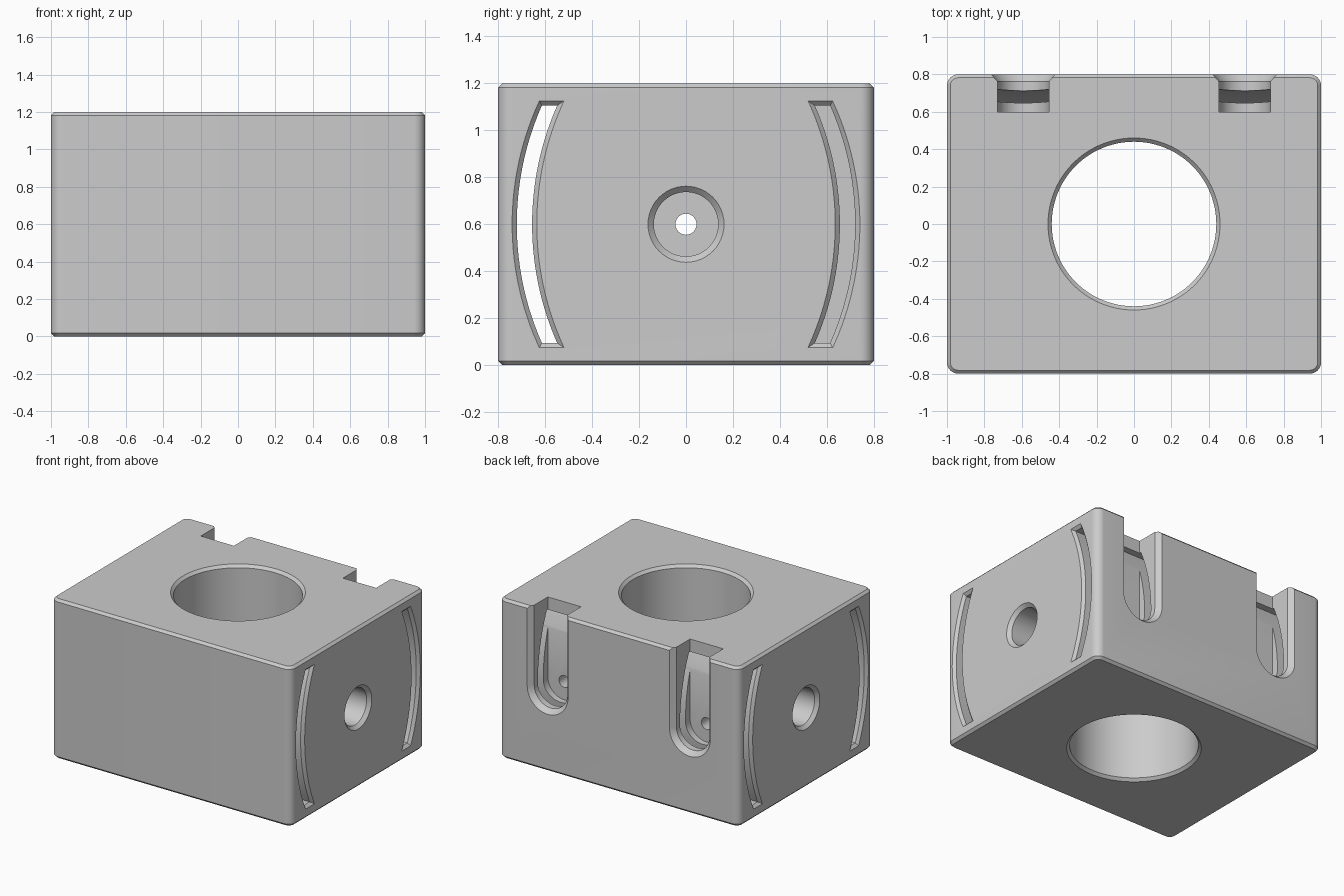
import bpy, bmesh
from math import sin, cos, pi, sqrt, radians

old = bpy.data.objects.get("Cube")
if old:
    bpy.data.objects.remove(old, do_unlink=True)

grey = bpy.data.materials.new("light_grey")
grey.use_nodes = True
colour = (0.6, 0.6, 0.6, 1)
grey.diffuse_color = colour
grey.node_tree.nodes["Principled BSDF"].inputs["Base Color"].default_value = colour

MID = 0.6        # height of the block's middle
EDGE = 0.018     # chamfer on the top and bottom edges


def loft(name, rings):
    """Closed solid skinned through matching rings of points."""
    bm = bmesh.new()
    loops = [[bm.verts.new(p) for p in ring] for ring in rings]
    n = len(loops[0])
    for a, b in zip(loops, loops[1:]):
        for i in range(n):
            j = (i + 1) % n
            bm.faces.new((a[i], a[j], b[j], b[i]))
    bm.faces.new(loops[0])
    bm.faces.new(loops[-1])
    bmesh.ops.recalc_face_normals(bm, faces=bm.faces)
    mesh = bpy.data.meshes.new(name)
    bm.to_mesh(mesh)
    bm.free()
    ob = bpy.data.objects.new(name, mesh)
    bpy.context.collection.objects.link(ob)
    return ob


def circle(r, n):
    return [(r * cos(2 * pi * i / n), r * sin(2 * pi * i / n)) for i in range(n)]


def outline(inset, r=0.06, steps=8):
    """Rounded rectangle of the block."""
    pts = []
    for q, (sx, sy) in enumerate([(1, 1), (-1, 1), (-1, -1), (1, -1)]):
        for i in range(steps + 1):
            a = (q + i / steps) * pi / 2
            pts.append((sx * (1 - r) + (r - inset) * cos(a),
                        sy * (0.8 - r) + (r - inset) * sin(a)))
    return pts


def slot_profile(side, grow, steps=28, bend=1.25):
    """Bowed slot in the y-z plane, bulging away from the middle."""
    half = 0.505 + grow
    heights = [half * (2 * i / steps - 1) for i in range(steps + 1)]

    def edge(offset):
        return [(side * (0.6875 + offset - bend + sqrt(bend**2 - h * h)), MID + h)
                for h in heights]
    return edge(0.0325 + grow) + edge(-0.0325 - grow)[::-1]


def notch_profile(cx, r, steps=24):
    """U shape in the x-z plane, open at the top."""
    arc = [(cx + r * cos(pi + pi * i / steps), MID + r * sin(pi + pi * i / steps))
           for i in range(steps + 1)]
    return arc + [(cx + r, 1.3), (cx - r, 1.3)]


def slot(name, side, stations):
    return loft(name, [[(x, y, z) for y, z in slot_profile(side, g)]
                       for x, g in stations])


# Main block with rounded corners and chamfered rims
block = loft("drilled_block", [[(x, y, z) for x, y in outline(i)] for z, i in
             [(0, EDGE), (EDGE, 0), (1.2 - EDGE, 0), (1.2, EDGE)]])

# Vertical bore, chamfered at both ends
cutters = [loft("bore_cutter", [[(x, y, z) for x, y in circle(r, 96)] for z, r in
           [(-0.02, 0.48), (0.02, 0.44), (1.18, 0.44), (1.22, 0.48)]])]

# Front slot runs through, rear slots stop at a middle wall
cutters.append(slot("front_slot_cutter", -1,
                    [(-1.02, 0.04), (-0.98, 0), (0.98, 0), (1.02, 0.04)]))
for s in (-1, 1):
    cutters.append(slot("rear_slot_cutter", 1,
                        [(s * 0.3, 0), (s * 0.98, 0), (s * 1.02, 0.04)]))
    # Side counterbore and its small hole into the bore
    for name, stations, n in [
            ("side_recess_cutter", [(0.8, 0.137), (0.975, 0.137), (1.025, 0.187)], 48),
            ("side_hole_cutter", [(0.3, 0.045), (0.85, 0.045)], 24)]:
        cutters.append(loft(name, [[(s * x, y, MID + z) for y, z in circle(r, n)]
                                   for x, r in stations]))
    # Rear notch with flared mouth, and its small hole
    cx = s * 0.592
    cutters.append(loft("rear_notch_cutter", [[(x, y, z) for x, z in notch_profile(cx, r)]
                        for y, r in [(0.6, 0.138), (0.762, 0.138), (0.838, 0.202)]]))
    cutters.append(loft("rear_hole_cutter", [[(cx + x, y, MID + z) for x, z in circle(0.045, 24)]
                        for y in (0.4, 0.69)]))

# Cut everything and keep only the finished block
for c in cutters:
    c.hide_render = True
    mod = block.modifiers.new("cut", "BOOLEAN")
    mod.operation = "DIFFERENCE"
    mod.solver = "EXACT"
    mod.object = c
graph = bpy.context.evaluated_depsgraph_get()
mesh = bpy.data.meshes.new_from_object(block.evaluated_get(graph))
block.modifiers.clear()
block.data = mesh
for c in cutters:
    bpy.data.objects.remove(c, do_unlink=True)

mesh.materials.clear()
mesh.materials.append(grey)
for p in mesh.polygons:
    p.material_index = 0
bpy.ops.object.select_all(action="DESELECT")
block.select_set(True)
bpy.context.view_layer.objects.active = block
bpy.ops.object.shade_smooth_by_angle(angle=radians(25))
